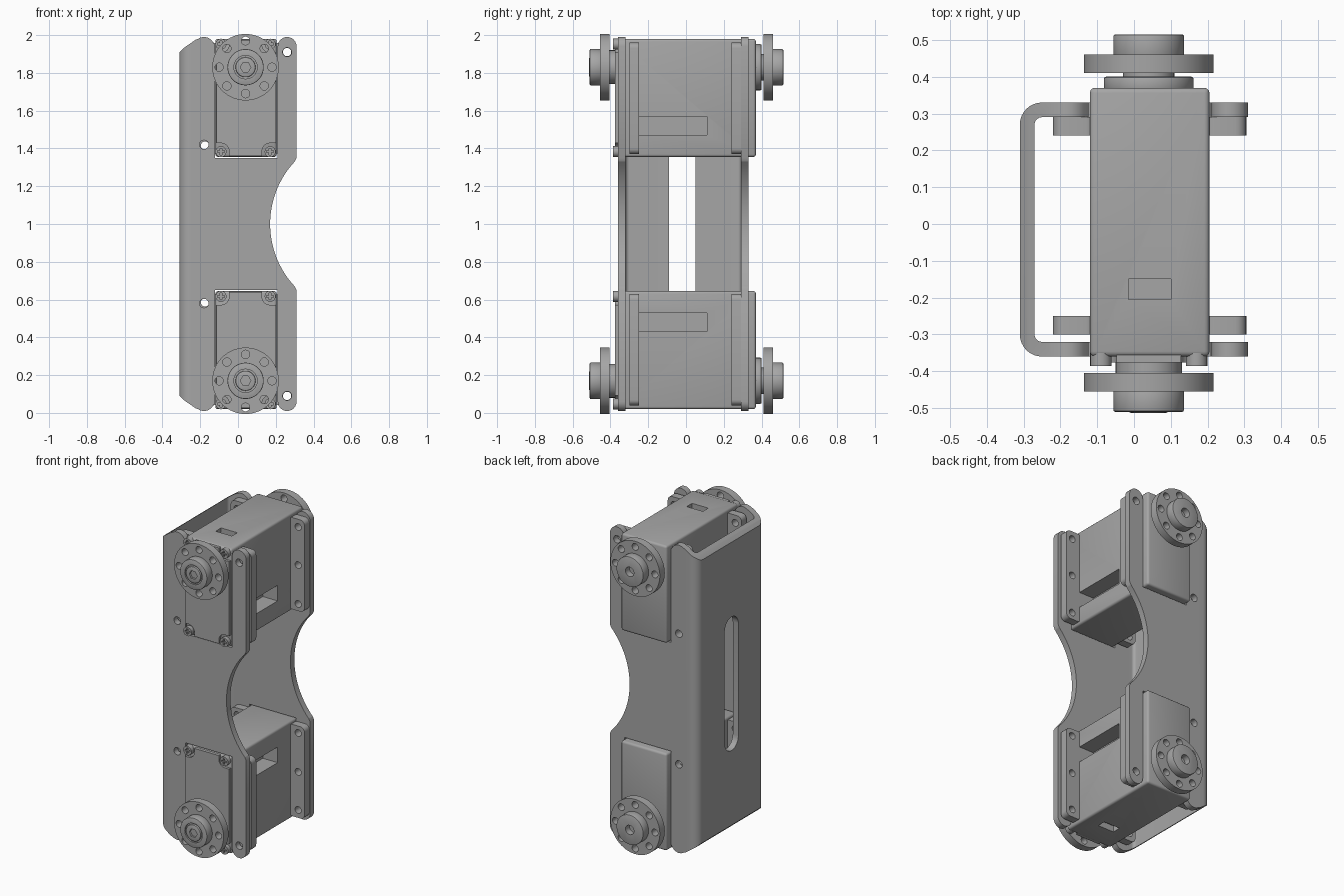
import bpy, bmesh
from math import sin, cos, pi, radians
from mathutils import Vector

cube = bpy.data.objects.get("Cube")
if cube:
    bpy.data.objects.remove(cube, do_unlink=True)

grey = bpy.data.materials.new("machined_grey")
grey.use_nodes = True
COLOR = (0.38, 0.38, 0.38, 1)
grey.diffuse_color = COLOR
grey.node_tree.nodes["Principled BSDF"].inputs["Base Color"].default_value = COLOR


def prism(name, pts, axis, lo, hi):
    """Extrude a 2D outline along Y (points are x, z), Z (x, y) or X (y, z)."""
    place = {"X": lambda a, b, t: (t, a, b),
             "Y": lambda a, b, t: (a, t, b),
             "Z": lambda a, b, t: (a, b, t)}[axis]
    bm = bmesh.new()
    face = bm.faces.new([bm.verts.new(place(a, b, lo)) for a, b in pts])
    out = bmesh.ops.extrude_face_region(bm, geom=[face])
    move = Vector(place(0, 0, hi - lo))
    bmesh.ops.translate(bm, verts=[v for v in out["geom"] if isinstance(v, bmesh.types.BMVert)], vec=move)
    bmesh.ops.recalc_face_normals(bm, faces=bm.faces)
    mesh = bpy.data.meshes.new(name)
    bm.to_mesh(mesh)
    bm.free()
    ob = bpy.data.objects.new(name, mesh)
    bpy.context.collection.objects.link(ob)
    mesh.materials.append(grey)
    return ob


def arc(cx, cy, r, a0, a1, n=8):
    return [(cx + r * cos(radians(a0 + (a1 - a0) * i / n)),
             cy + r * sin(radians(a0 + (a1 - a0) * i / n))) for i in range(n + 1)]


def circle(cx, cy, r, n=32):
    return arc(cx, cy, r, 0, 360 - 360 / n, n - 1)


def rounded(x0, x1, y0, y1, r, n=5):
    return (arc(x1 - r, y1 - r, r, 0, 90, n) + arc(x0 + r, y1 - r, r, 90, 180, n)
            + arc(x0 + r, y0 + r, r, 180, 270, n) + arc(x1 - r, y0 + r, r, 270, 360, n))


def rect(x0, x1, y0, y1):
    return [(x0, y0), (x1, y0), (x1, y1), (x0, y1)]


def apply(ob, mod):
    bpy.context.view_layer.objects.active = ob
    bpy.ops.object.modifier_apply(modifier=mod.name)


def boolean(ob, cutters, operation="DIFFERENCE"):
    for cutter in cutters:
        mod = ob.modifiers.new("cut", "BOOLEAN")
        mod.operation, mod.solver, mod.object = operation, "EXACT", cutter
        apply(ob, mod)
        bpy.data.objects.remove(cutter, do_unlink=True)
    return ob


def bevel(ob, width, segments=2):
    mod = ob.modifiers.new("bevel", "BEVEL")
    mod.width, mod.segments, mod.limit_method = width, segments, "ANGLE"
    mod.angle_limit = radians(50)
    apply(ob, mod)
    return ob


def hole(x, z, r, y0, y1):
    return prism("cutter", circle(x, z, r, 20), "Y", y0, y1)


# Channel bracket: bent U section trimmed to the side silhouette
outer = [(0.32, -0.36)] + arc(-0.25, -0.30, 0.06, 270, 180) + arc(-0.25, 0.27, 0.06, 180, 90) + [(0.32, 0.33)]
inner = [(0.32, 0.29)] + arc(-0.25, 0.27, 0.02, 90, 180) + arc(-0.25, -0.30, 0.02, 180, 270) + [(0.32, -0.32)]
bracket = prism("channel_bracket", outer + inner, "Z", -0.05, 2.05)
upper = [(-0.32, 1.90), (-0.29, 1.93), (-0.225, 1.975)]
upper += arc(-0.18, 1.935, 0.055, 125, 40, 6) + [(-0.123, 1.95), (-0.123, 1.35), (0.208, 1.35), (0.208, 1.94)]
upper += arc(0.26, 1.94, 0.05, 180, 0, 12) + [(0.31, 1.35), (0.30, 1.33)]
waist = arc(0.654, 1.0, 0.484, 137, 223, 24)
lower = [(x, 2 - z) for x, z in reversed(upper)]
boolean(bracket, [prism("silhouette", upper + waist + lower, "Y", -0.5, 0.5)], "INTERSECT")
slot = arc(-0.02, 1.36, 0.07, 0, 180, 12) + arc(-0.02, 0.64, 0.07, 180, 360, 12)
boolean(bracket, [prism("cutter", slot, "X", -0.4, -0.2)])
for x, z in ((-0.18, 1.42), (-0.18, 0.58), (0.26, 1.91), (0.26, 0.09)):
    boolean(bracket, [hole(x, z, 0.024, -0.5, 0.5)])

HX, HZ = 0.04, 1.83   # horn axis
LX, RX = -0.09, 0.17  # cover screw columns

for label, s in (("upper", 1), ("lower", -1)):
    def Z(z):
        return 1 + s * (z - 1)

    def flip(pts):
        return [(a, Z(b)) for a, b in pts]

    # Motor case with side pocket and end recess
    case = prism(label + "_motor_case", flip(rect(-0.12, 0.205, 1.355, 1.98)), "Y", -0.36, 0.37)
    bevel(case, 0.014, 3)
    pocket = prism("cutter", flip(rect(-0.25, 0.11, 1.47, 1.57)), "X", 0.1, 0.3)
    recess = prism("cutter", rect(-0.015, 0.10, -0.205, -0.15), "Z", *sorted((Z(1.94), Z(2.1))))
    boolean(case, [pocket, recess])

    # Mounting flanges with three holes on each side
    for end, y0, y1 in (("front", -0.30, -0.25), ("back", 0.24, 0.29)):
        for side, x0, x1, hx in (("right", -0.22, -0.10, -0.175), ("left", 0.19, 0.305, 0.26)):
            ear = prism(f"{label}_{end}_{side}_flange", flip(rounded(x0, x1, 1.37, 1.96, 0.03)), "Y", y0, y1)
            boolean(ear, [hole(hx, Z(z), 0.022, y0 - 0.01, y1 + 0.01) for z in (1.415, 1.665, 1.91)])

    # Front cover, notched around its corner screws
    r = 0.043
    outline = (arc(LX, 1.385, r, 90, 0) + [(LX + r, 1.36), (RX - r, 1.36)] + arc(RX, 1.385, r, 180, 90)
               + [(0.20, 1.428), (0.20, 1.907)] + arc(RX, 1.95, r, 270, 180) + [(RX - r, 1.975), (LX + r, 1.975)]
               + arc(LX, 1.95, r, 0, -90) + [(-0.115, 1.907), (-0.115, 1.428)])
    prism(label + "_front_cover", flip(outline), "Y", -0.376, -0.35)
    for x in (LX, RX):
        for z in (1.383, 1.952):
            screw = prism(label + "_cover_screw", circle(x, Z(z), 0.029, 20), "Y", -0.386, -0.35)
            boolean(screw, [prism("cutter", rect(x - a, x + a, Z(z) - b, Z(z) + b), "Y", -0.4, -0.375)
                            for a, b in ((0.018, 0.005), (0.005, 0.018))])

    # Output necks
    prism(label + "_front_neck", circle(HX, Z(HZ), 0.09), "Y", -0.41, -0.37)
    bevel(prism(label + "_back_collar", circle(HX, Z(HZ), 0.122, 48), "Y", 0.36, 0.40), 0.006)
    prism(label + "_back_spline", circle(HX, Z(HZ), 0.07), "Y", 0.39, 0.42)

    # Horn discs with a ring of eight holes and a central boss
    for end, y0, y1, b0, b1 in (("front", -0.455, -0.405, -0.51, -0.45), ("back", 0.41, 0.46, 0.45, 0.515)):
        disc = prism(f"{label}_{end}_horn", circle(HX, Z(HZ), 0.176, 64), "Y", y0, y1)
        boolean(disc, [hole(HX + 0.14 * cos(i * pi / 4), Z(HZ) + 0.14 * sin(i * pi / 4), 0.022, y0 - 0.01, y1 + 0.01)
                       for i in range(8)])
        boss = bevel(prism(f"{label}_{end}_boss", circle(HX, Z(HZ), 0.096, 48), "Y", b0, b1), 0.005)
        if end == "front":
            boolean(boss, [hole(HX, Z(HZ), 0.062, -0.6, -0.50)])
            cap = bevel(prism(label + "_horn_screw", circle(HX, Z(HZ), 0.053), "Y", -0.513, -0.49), 0.005)
            boolean(cap, [prism("cutter", circle(HX, Z(HZ), 0.028, 6), "Y", -0.6, -0.497)])
        else:
            boolean(boss, [hole(HX, Z(HZ), 0.03, 0.475, 0.6)])

# Smooth the curved walls, keep edges crisp
bpy.ops.object.select_all(action="DESELECT")
for ob in bpy.context.scene.objects:
    if ob.type == "MESH":
        ob.select_set(True)
        bpy.context.view_layer.objects.active = ob
bpy.ops.object.shade_smooth_by_angle(angle=radians(32))
